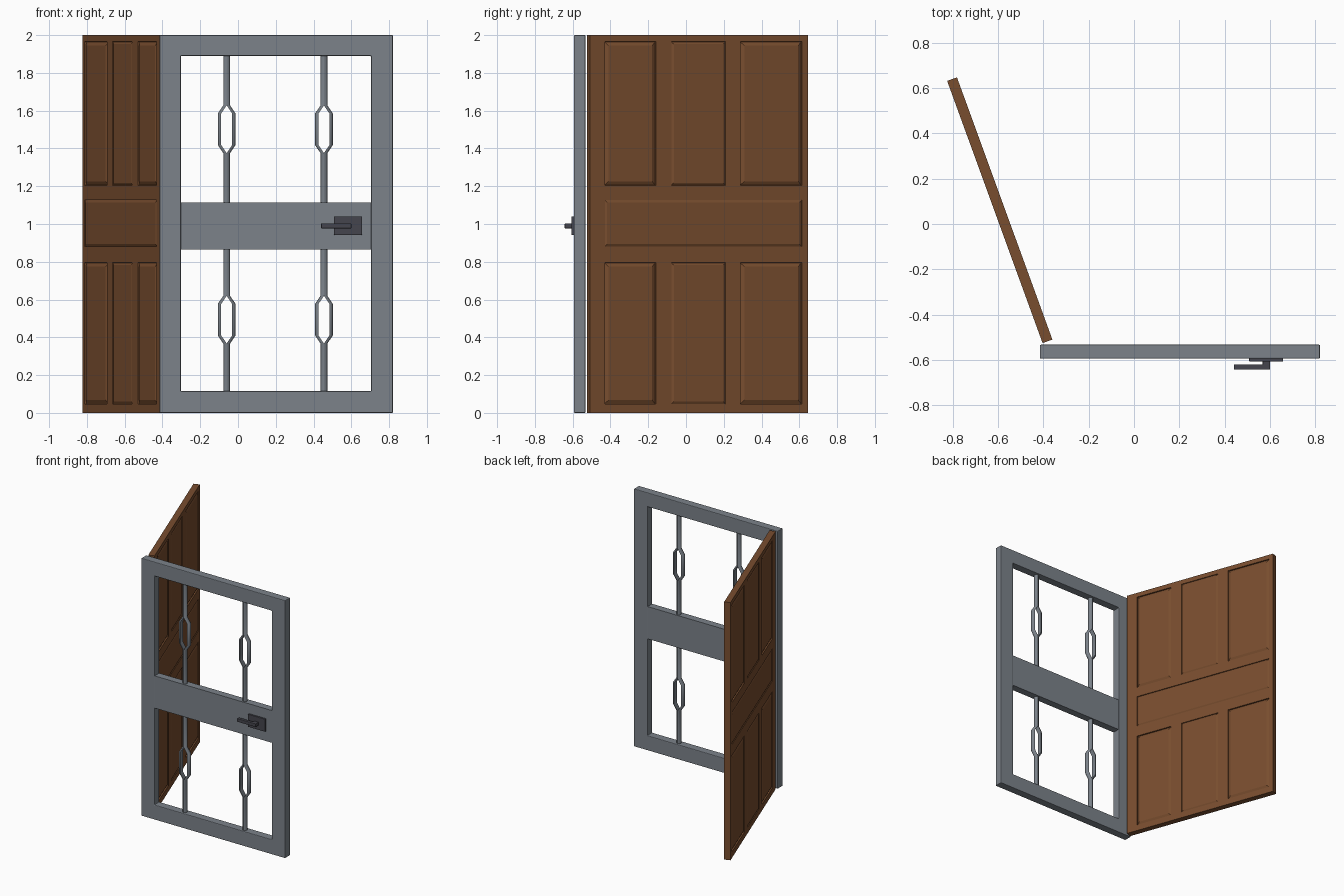
import bpy, bmesh
from math import radians, sin, cos, pi

if "Cube" in bpy.data.objects:
    bpy.data.objects.remove(bpy.data.objects["Cube"])


def material(name, rgb):
    m = bpy.data.materials.new(name)
    m.diffuse_color = (*rgb, 1)
    m.use_nodes = True
    m.node_tree.nodes["Principled BSDF"].inputs["Base Color"].default_value = m.diffuse_color
    return m


STEEL = material("steel", (0.20, 0.225, 0.255))
DARK = material("dark_metal", (0.06, 0.06, 0.075))
WOOD = material("wood", (0.19, 0.075, 0.028))


def finish(name, bm, mat, bevel=0, smooth=False):
    bmesh.ops.recalc_face_normals(bm, faces=bm.faces[:])
    me = bpy.data.meshes.new(name)
    bm.to_mesh(me)
    bm.free()
    me.materials.append(mat)
    ob = bpy.data.objects.new(name, me)
    bpy.context.collection.objects.link(ob)
    if bevel:
        mod = ob.modifiers.new("bevel", 'BEVEL')
        mod.width, mod.segments = bevel, 2
        mod.limit_method = 'ANGLE'
    if smooth:
        bpy.ops.object.select_all(action='DESELECT')
        bpy.context.view_layer.objects.active = ob
        ob.select_set(True)
        bpy.ops.object.shade_smooth_by_angle(angle=radians(35))
    return ob


def box(name, x, y, z, mat, bevel=0):
    bm = bmesh.new()
    bmesh.ops.create_cube(bm, size=1)
    for v in bm.verts:
        v.co = [a[0] + (c + 0.5) * (a[1] - a[0]) for a, c in zip((x, y, z), v.co)]
    return finish(name, bm, mat, bevel)


# Steel gate: outer frame as one closed ring
Y0, Y1 = -0.594, -0.532
YC = (Y0 + Y1) / 2


def frame_ring(name, outer, inner):
    bm = bmesh.new()
    loops = []
    for (x0, x1, z0, z1), y in ((outer, Y0), (inner, Y0), (inner, Y1), (outer, Y1)):
        loops.append([bm.verts.new((x, y, z)) for x, z in
                      ((x0, z0), (x1, z0), (x1, z1), (x0, z1))])
    for k in range(4):
        a, b = loops[k], loops[(k + 1) % 4]
        for i in range(4):
            j = (i + 1) % 4
            bm.faces.new((a[i], a[j], b[j], b[i]))
    return finish(name, bm, STEEL, 0.005)


frame_ring("gate_frame", (-0.415, 0.82, 0, 2), (-0.302, 0.704, 0.115, 1.89))
box("gate_middle_rail", (-0.304, 0.706), (Y0 + 0.003, Y1 - 0.003), (0.865, 1.115), STEEL)


# Gate bars: two half-round strands that part into a long hexagonal loop
def split_bar(name, x, zs, r=0.018, spread=0.029, n=6):
    bm = bmesh.new()
    for side in (-1, 1):
        rings = []
        for z, o in zip(zs, (0, 0, spread, spread, 0, 0)):
            rings.append([bm.verts.new((x + side * (o + r * cos(a)), YC + r * sin(a), z))
                          for a in (-pi / 2 + pi * i / n for i in range(n + 1))])
        for a, b in zip(rings, rings[1:]):
            for i in range(n + 1):
                j = (i + 1) % (n + 1)
                bm.faces.new((a[i], a[j], b[j], b[i]))
        bm.faces.new(rings[0])
        bm.faces.new(rings[-1])
    return finish(name, bm, STEEL, smooth=True)


for label, x in (("left", -0.06), ("right", 0.455)):
    split_bar(f"upper_{label}_bar", x, (1.11, 1.375, 1.418, 1.585, 1.628, 1.895))
    split_bar(f"lower_{label}_bar", x, (0.11, 0.367, 0.41, 0.577, 0.62, 0.87))

# Handle: plate, stem and lever
box("handle_plate", (0.508, 0.657), (-0.606, Y0 + 0.004), (0.942, 1.04), DARK, 0.003)
box("handle_stem", (0.567, 0.60), (-0.64, -0.604), (0.977, 1.003), DARK, 0.003)
box("handle_lever", (0.44, 0.60), (-0.642, -0.619), (0.977, 1.003), DARK, 0.003)

# Wooden door: slab gridded on both faces, cells become bevelled panels
U = (0, 0.085, 0.372, 0.46, 0.765, 0.85, 1.195, 1.23)
Z = (0, 0.047, 0.795, 0.88, 1.127, 1.205, 1.965, 2)
THICK = 0.046
bm = bmesh.new()
grid = [[[bm.verts.new((x, u, z)) for z in Z] for u in U] for x in (0, THICK)]
outer_panels, thin_panels, wide_cells = [], [], []
for g in grid:
    wide = []
    for i in range(7):
        for j in range(7):
            f = bm.faces.new((g[i][j], g[i + 1][j], g[i + 1][j + 1], g[i][j + 1]))
            if j == 3 and 1 <= i <= 5:
                wide.append(f)
            elif j in (1, 5) and i in (1, 5):
                outer_panels.append(f)
            elif j in (1, 5) and i == 3:
                thin_panels.append(f)
    wide_cells.append(wide)
a, b = grid
for k in range(7):
    for e in (0, 7):
        bm.faces.new((a[e][k], a[e][k + 1], b[e][k + 1], b[e][k]))
        bm.faces.new((a[k][e], a[k + 1][e], b[k + 1][e], b[k][e]))
bmesh.ops.recalc_face_normals(bm, faces=bm.faces[:])
for wide in wide_cells:
    thin_panels += bmesh.ops.dissolve_faces(bm, faces=wide)["region"]
for panels, depth, slope in ((outer_panels, 0.01, 0.02), (thin_panels, 0.006, 0.012)):
    for f in panels:
        bmesh.ops.inset_region(bm, faces=[f], thickness=0.001, depth=-depth,
                               use_even_offset=True, use_boundary=True)
        bmesh.ops.inset_region(bm, faces=[f], thickness=slope, depth=depth,
                               use_even_offset=True, use_boundary=True)
door = finish("wooden_door", bm, WOOD)
door.location = (-0.403, -0.525, 0)
door.rotation_euler.z = radians(20)
